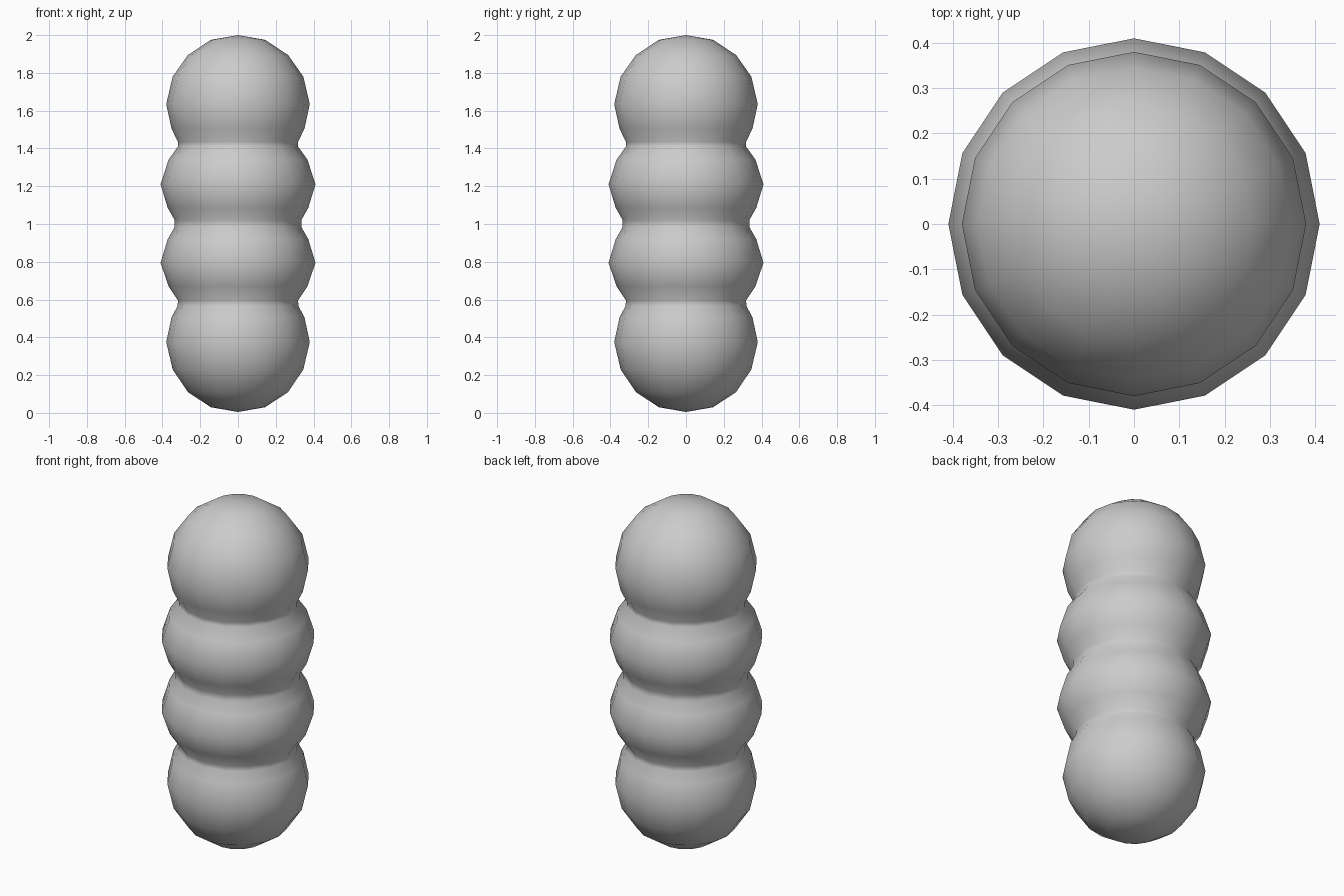
import bpy, bmesh
from math import cos, sin, pi

if "Cube" in bpy.data.objects:
    bpy.data.objects.remove(bpy.data.objects["Cube"])

SIDES = 16

# Outline (radius, height) from bottom to top
profile = [(0, 0.005), (0.144, 0.03), (0.265, 0.11), (0.346, 0.23), (0.38, 0.375),
           (0.352, 0.505), (0.32, 0.567), (0.318, 0.595), (0.368, 0.67),
           (0.41, 0.795), (0.372, 0.92), (0.335, 0.985), (0.335, 1.02), (0.372, 1.085),
           (0.41, 1.21), (0.368, 1.34), (0.318, 1.41), (0.318, 1.435), (0.352, 1.505),
           (0.38, 1.635), (0.346, 1.78), (0.265, 1.895), (0.144, 1.975), (0, 2.0)]


def lathe(name, outline):
    bm = bmesh.new()
    rings = []
    for r, z in outline:
        count = SIDES if r else 1
        rings.append([bm.verts.new((r * cos(2 * pi * i / SIDES), r * sin(2 * pi * i / SIDES), z))
                      for i in range(count)])
    for a, b in zip(rings, rings[1:]):
        for i in range(SIDES):
            j = (i + 1) % SIDES
            corners = [a[i % len(a)], a[j % len(a)], b[j % len(b)], b[i % len(b)]]
            bm.faces.new(list(dict.fromkeys(corners)))
    for f in bm.faces:
        f.smooth = True
    bmesh.ops.recalc_face_normals(bm, faces=bm.faces)
    mesh = bpy.data.meshes.new(name)
    bm.to_mesh(mesh)
    bm.free()
    obj = bpy.data.objects.new(name, mesh)
    bpy.context.collection.objects.link(obj)
    return obj


# Four stacked bulges as one smooth body
lathe("stacked_bulb_body", profile)
